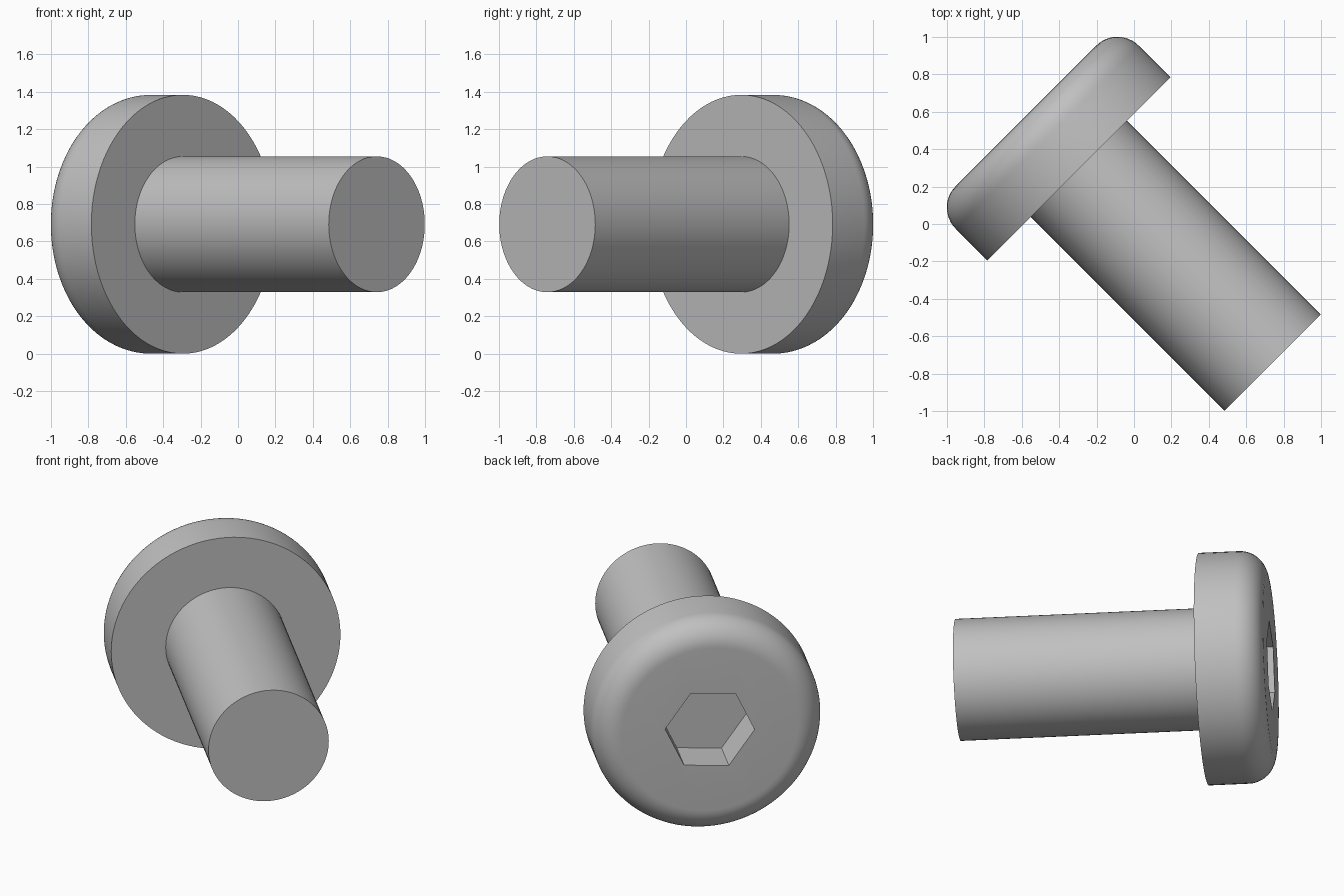
import bpy, bmesh
from math import sin, cos, pi, radians
from mathutils import Matrix, Vector

cube = bpy.data.objects.get("Cube")
if cube:
    bpy.data.objects.remove(cube)

HEAD_R, SHANK_R, FILLET = 0.692, 0.363, 0.16
TOP, UNDER, TIP = 0.817, 0.417, -1.049      # positions along the bolt axis
SOCKET_R, SOCKET_DEPTH = 0.271, 0.25

# Local z is the bolt axis pointing out of the head, local y is world up
out = Vector((-1, 1, 0)).normalized()
up = Vector((0, 0, 1))
side = up.cross(out)
place = Matrix((side, up, out)).transposed().to_4x4()
place.translation = (0, 0, HEAD_R)

steel = bpy.data.materials.new("grey steel")
steel.use_nodes = True
grey = (0.53, 0.53, 0.53, 1)
steel.diffuse_color = grey
steel.node_tree.nodes["Principled BSDF"].inputs["Base Color"].default_value = grey


def lathe(name, profile, sides, turn=0.0):
    """Revolve (radius, height) points, capping both ends with one polygon."""
    bm = bmesh.new()
    rings = [[bm.verts.new((r * cos(turn + 2 * pi * i / sides),
                            r * sin(turn + 2 * pi * i / sides), h))
              for i in range(sides)] for r, h in profile]
    for a, b in zip(rings, rings[1:]):
        for i in range(sides):
            j = (i + 1) % sides
            bm.faces.new((a[i], a[j], b[j], b[i]))
    bm.faces.new(rings[0][::-1])
    bm.faces.new(rings[-1])
    bmesh.ops.recalc_face_normals(bm, faces=bm.faces)
    mesh = bpy.data.meshes.new(name)
    bm.to_mesh(mesh)
    bm.free()
    mesh.materials.append(steel)
    obj = bpy.data.objects.new(name, mesh)
    obj.matrix_world = place
    bpy.context.collection.objects.link(obj)
    return obj


def select(obj):
    bpy.ops.object.select_all(action='DESELECT')
    obj.select_set(True)
    bpy.context.view_layer.objects.active = obj


# Head with a rounded outer edge
arc = [(HEAD_R - FILLET + FILLET * cos(pi / 2 * k / 12),
        TOP - FILLET + FILLET * sin(pi / 2 * k / 12)) for k in range(13)]
head = lathe("bolt_head", [(HEAD_R, UNDER)] + arc, 96)

# Hexagonal drive socket cut into the head
cutter = lathe("socket_cutter", [(SOCKET_R, TOP - SOCKET_DEPTH), (SOCKET_R, TOP + 0.1)],
               6, radians(-5))
cutter.hide_render = True
cut = head.modifiers.new("socket", 'BOOLEAN')
cut.operation = 'DIFFERENCE'
cut.solver = 'EXACT'
cut.object = cutter
select(head)
bpy.ops.object.modifier_apply(modifier=cut.name)
bpy.data.objects.remove(cutter)

# Plain cylindrical shank, seated slightly inside the head
shank = lathe("bolt_shank", [(SHANK_R, TIP), (SHANK_R, UNDER + 0.05)], 96)

for obj in (head, shank):
    select(obj)
    bpy.ops.object.shade_smooth_by_angle(angle=radians(30))
